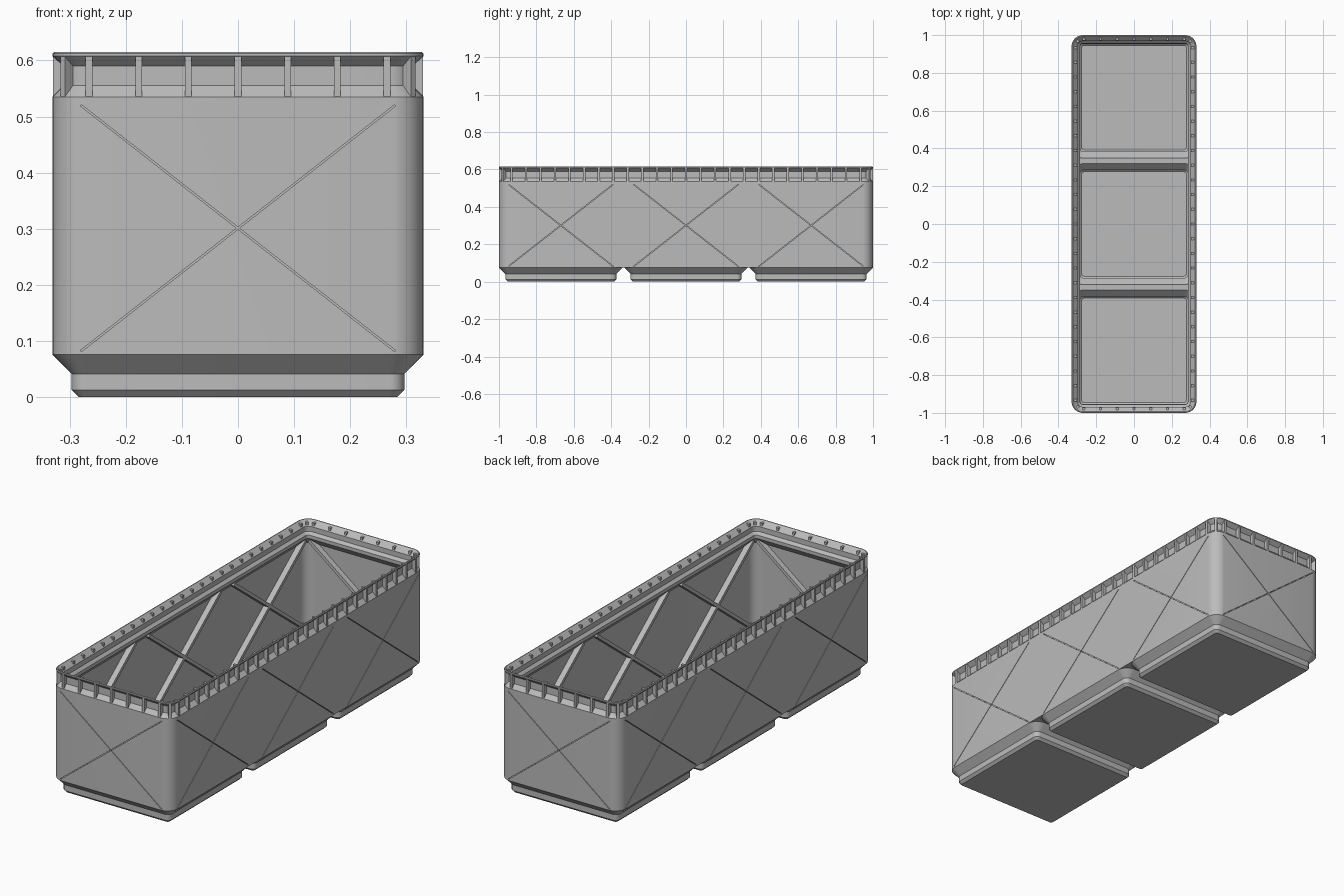
import bpy, bmesh, math
from mathutils import Matrix, Vector

if "Cube" in bpy.data.objects:
    bpy.data.objects.remove(bpy.data.objects["Cube"])

HX, HY, R = 0.3307, 1.0, 0.06      # outer half sizes and corner radius
PITCH, CELL = 0.6693, 0.3307       # spacing and half size of the cells
FLOOR = 0.0757                     # height where the walls start

grey = bpy.data.materials.new("grey")
grey.diffuse_color = (0.5, 0.5, 0.5, 1)
grey.use_nodes = True
grey.node_tree.nodes["Principled BSDF"].inputs["Base Color"].default_value = grey.diffuse_color


def finish(name, bm, smooth=True):
    bmesh.ops.recalc_face_normals(bm, faces=bm.faces)
    me = bpy.data.meshes.new(name)
    bm.to_mesh(me)
    bm.free()
    ob = bpy.data.objects.new(name, me)
    bpy.context.collection.objects.link(ob)
    me.materials.append(grey)
    if smooth:
        shade(ob)
    return ob


def select(ob):
    bpy.ops.object.select_all(action='DESELECT')
    ob.select_set(True)
    bpy.context.view_layer.objects.active = ob


def shade(ob):
    select(ob)
    bpy.ops.object.shade_smooth_by_angle(angle=math.radians(25))


def ring(bm, hx, hy, r, z, cy=0, n=8):
    """Rounded rectangle of vertices."""
    out = []
    for q, (sx, sy) in enumerate([(1, 1), (-1, 1), (-1, -1), (1, -1)]):
        for i in range(n + 1):
            a = math.pi / 2 * (q + i / n)
            out.append(bm.verts.new((sx * (hx - r) + r * math.cos(a),
                                     cy + sy * (hy - r) + r * math.sin(a), z)))
    return out


def sweep(bm, hx, hy, profile, cy=0, closed=False):
    """Skin a profile of (inset, height) around a rounded rectangle."""
    rings = [ring(bm, hx - d, hy - d, max(R - d, 0.012), z, cy) for d, z in profile]
    pairs = list(zip(rings, rings[1:]))
    if closed:
        pairs.append((rings[-1], rings[0]))
    else:
        bm.faces.new(rings[0])
        bm.faces.new(rings[-1])
    for a, b in pairs:
        for i in range(len(a)):
            j = (i + 1) % len(a)
            bm.faces.new((a[i], a[j], b[j], b[i]))


def box(bm, size, matrix):
    bmesh.ops.create_cube(bm, size=1, matrix=matrix @ Matrix.Diagonal((*size, 1)))


# Wall shell with the recessed stacking lip
bm = bmesh.new()
sweep(bm, HX, HY, [(0, FLOOR), (0, .535), (.02, .555), (.02, .59), (.002, .606),
                   (0, .608), (0, .612), (.003, .615), (.007, .615), (.032, .59),
                   (.032, .565), (.045, .552), (.045, .535), (.012, .50),
                   (.012, FLOOR)], closed=True)
shell = finish("wall_shell", bm, smooth=False)

# Hollow feet
for k, place in zip((-1, 0, 1), ("front", "middle", "back")):
    bm = bmesh.new()
    sweep(bm, HX, CELL, [(.047, 0), (.0343, .0127), (.0343, .0414), (0, FLOOR),
                         (0.0, .0765), (.011, .082), (.046, .046), (.046, .022),
                         (.054, .014)], cy=k * PITCH)
    finish(place + "_foot", bm)

# Bridges closing the gaps between the feet, with triangular ends
bm = bmesh.new()
for s in (-1, 1):
    y = s * PITCH / 2
    box(bm, (2 * HX - .012, .026, .006), Matrix.Translation((0, y, .0787)))
    for e in (-1, 1):
        tri = [(e * .326, y - .042), (e * .326, y + .042), (e * .285, y)]
        lo = [bm.verts.new((*p, FLOOR + .0005)) for p in tri]
        hi = [bm.verts.new((*p, .0815)) for p in tri]
        bm.faces.new(lo)
        bm.faces.new(hi)
        for i in range(3):
            j = (i + 1) % 3
            bm.faces.new((lo[i], lo[j], hi[j], hi[i]))
finish("foot_bridges", bm, smooth=False)

# One frame per wall panel: local x along the wall, y outward, z up
panels = []
for s in (-1, 1):
    panels.append(Matrix.Translation((0, s * HY, 0)))
    for k in (-1, 0, 1):
        panels.append(Matrix.Translation((s * HX, k * PITCH, 0))
                      @ Matrix.Rotation(-s * math.pi / 2, 4, 'Z'))
for i, m in enumerate(panels):
    if m.translation.y == -HY and m.translation.x == 0:
        panels[i] = m @ Matrix.Rotation(math.pi, 4, 'Z')


def cross(bm, width, y0, y1, half, z0, z1):
    """Diagonal bars crossing on every panel, from depth y0 to y1."""
    length = math.hypot(2 * half, z1 - z0)
    tilt = math.atan2(z1 - z0, 2 * half)
    for m in panels:
        for s in (-1, 1):
            box(bm, (length, y1 - y0, width),
                m @ Matrix.Translation((0, (y0 + y1) / 2, (z0 + z1) / 2))
                @ Matrix.Rotation(s * tilt, 4, 'Y'))


# Diagonal stiffening ribs inside the walls
bm = bmesh.new()
cross(bm, .016, -.04, -.0105, .283, .085, .52)
finish("diagonal_ribs", bm, smooth=False)

# Narrow diagonal slits outside the walls
bm = bmesh.new()
cross(bm, .003, -.009, .01, .28, .082, .52)
cutter = finish("slit_cutter", bm, smooth=False)
cutter.hide_render = True
cutter.hide_set(True)
mod = shell.modifiers.new("slits", 'BOOLEAN')
mod.operation = 'DIFFERENCE'
mod.object = cutter
mod.solver = 'EXACT'
mod.use_self = True
select(shell)
bpy.ops.object.modifier_apply(modifier=mod.name)
shade(shell)

# Small uprights across the lip recess
bm = bmesh.new()
size = (.012, .027, .074)
for s in (-1, 1):
    for i in range(-3, 4):
        box(bm, size, Matrix.Translation((i * .0885, s * (HY - .0145), .571)))
    for i in range(-12, 13):
        box(bm, (size[1], size[0], size[2]),
            Matrix.Translation((s * (HX - .0145), i * .0778, .571)))
    for t in (-1, 1):
        r = (R - .0145) * math.sqrt(.5)
        box(bm, size, Matrix.Translation((s * (HX - R + r), t * (HY - R + r), .571))
            @ Matrix.Rotation(-s * t * math.pi / 4, 4, 'Z'))
finish("lip_uprights", bm, smooth=False)
